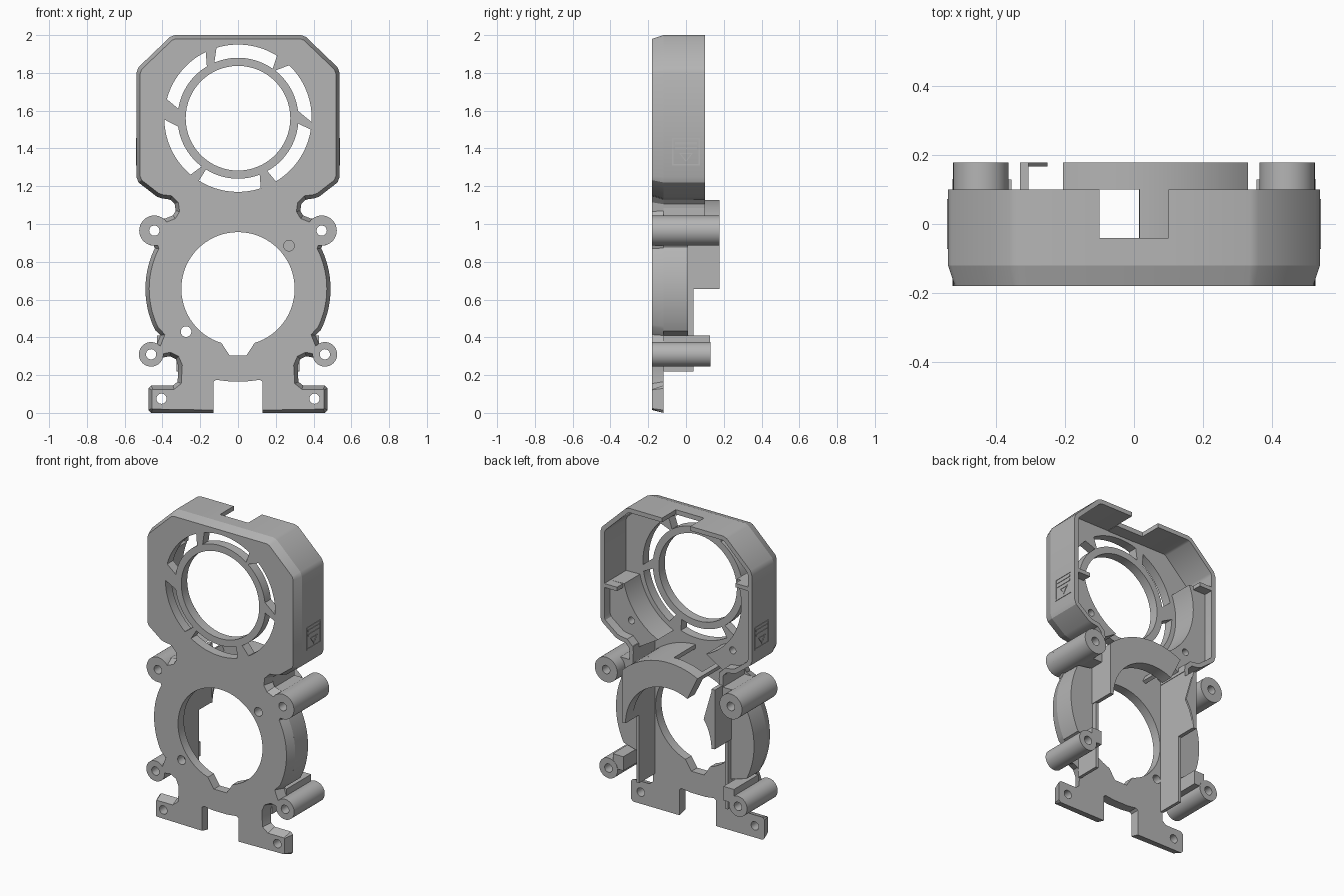
import bpy, bmesh
from math import radians, cos, sin
from mathutils import Vector

cube = bpy.data.objects.get("Cube")
if cube:
    bpy.data.objects.remove(cube, do_unlink=True)

grey = bpy.data.materials.new("plain grey")
grey.use_nodes = True
colour = (0.46, 0.46, 0.46, 1)
grey.diffuse_color = colour
grey.node_tree.nodes["Principled BSDF"].inputs["Base Color"].default_value = colour

FRONT, INNER, RIM, BACK = -0.18, -0.12, 0.10, 0.178   # depth levels along y
LOW, HIGH = (0, 0.657), (0, 1.56)        # centres of the two round openings


def arc(centre, r, a0, a1, n=24):
    steps = [radians(a0 + (a1 - a0) * i / n) for i in range(n + 1)]
    return [(centre[0] + r * cos(a), centre[1] + r * sin(a)) for a in steps]


def circle(centre, r, n=32):
    return arc(centre, r, 0, 360, n)[:-1]


def rect(x0, x1, z0, z1):
    return [(x0, z0), (x1, z0), (x1, z1), (x0, z1)]


def mirror(pts, s=-1):
    return [(s * x, z) for x, z in pts]


def offset(pts, d, closed=True):
    """Shift a path to its left by d."""
    out, n = [], len(pts)
    for i in range(n):
        p = Vector(pts[i])
        a = Vector(pts[i - 1]) if closed or i else None
        b = Vector(pts[(i + 1) % n]) if closed or i < n - 1 else None
        d1 = (p - a).normalized() if a else (b - p).normalized()
        d2 = (b - p).normalized() if b else d1
        n1, n2 = Vector((-d1.y, d1.x)), Vector((-d2.y, d2.x))
        m = (n1 + n2).normalized()
        out.append(tuple(p + m * d / max(0.6, m.dot(n1))))
    return out


def strip(path, t):
    return path + offset(path, t, False)[::-1]


def slab(name, loops, y0, y1, front=None):
    """Extrude an outline with holes along y; front replaces the outline at y0."""
    bm = bmesh.new()
    ends = ([], [])
    for k, loop in enumerate(loops):
        first = front if front and k == 0 else loop
        rows = [[bm.verts.new((x, y, z)) for x, z in pts]
                for pts, y in ((first, y0), (loop, y1))]
        n = len(loop)
        for i in range(n):
            j = (i + 1) % n
            bm.faces.new((rows[0][i], rows[0][j], rows[1][j], rows[1][i]))
            for e in (0, 1):
                ends[e].append(bm.edges.get((rows[e][i], rows[e][j])))
    for e, edges in enumerate(ends):
        bmesh.ops.triangle_fill(bm, edges=edges, use_beauty=True,
                                normal=(0, 2 * e - 1, 0))
    bmesh.ops.recalc_face_normals(bm, faces=bm.faces)
    me = bpy.data.meshes.new(name)
    bm.to_mesh(me)
    bm.free()
    me.materials.append(grey)
    me.polygons.foreach_set("use_smooth", [True] * len(me.polygons))
    me.set_sharp_from_angle(angle=radians(30))
    ob = bpy.data.objects.new(name, me)
    bpy.context.collection.objects.link(ob)
    return ob


# Front plate outline, one half from the foot to the top
upper_boss, lower_boss = (0.443, 0.965), (0.46, 0.31)
upper_edge = [(0.33, 1.07), (0.335, 1.105), (0.36, 1.13), (0.40, 1.135),
              (0.43, 1.145), (0.527, 1.22), (0.538, 1.25), (0.538, 1.80),
              (0.527, 1.83), (0.36, 1.99), (0.335, 2.0)]
half = [(0.05, 0.167), (0.115, 0.175), (0.13, 0.165), (0.13, 0), (0.46, 0),
        (0.475, 0.015), (0.475, 0.13), (0.46, 0.145), (0.345, 0.145),
        (0.32, 0.165), (0.315, 0.25), (0.33, 0.285), (0.36, 0.30)]
half += arc(lower_boss, 0.065, 195, 480, 20) + [(0.42, 0.385), (0.41, 0.41)]
half += arc(LOW, 0.49, -26, 26) + arc(upper_boss, 0.08, -88, 130, 20)
half += [(0.37, 1.035), (0.345, 1.045)] + upper_edge
outline = half + mirror(half)[::-1]

# Chamfered front outline; the foot notch keeps square edges
front_outline = [(x, max(z, 0.015)) if abs(x) < 0.14 and z < 0.2 else p
                 for (x, z), p in zip(outline, offset(outline, 0.02))]

# Openings in the plate
big_hole = arc(LOW, 0.30, -73, 253, 64) + [(-0.045, 0.305), (0.045, 0.305)]
holes = [big_hole, circle(HIGH, 0.277, 64),
         circle((0.27, 0.885), 0.028), circle((-0.275, 0.43), 0.028)]
for s in (1, -1):
    for c in (upper_boss, lower_boss, (0.405, 0.075)):
        holes.append(circle((s * c[0], c[1]), 0.027))
vents = [(55, 113, 58, 107), (7, 52, -3, 46), (-61, -5, -59, -9),
         (238, 291, 238, 288), (188, 233, 181, 230), (121, 171, 116, 165)]
for i0, i1, o0, o1 in vents:
    holes.append(arc(HIGH, 0.32, i0, i1, 16) + arc(HIGH, 0.39, o1, o0, 16))
slab("front_plate", [outline] + holes, FRONT, INNER, front_outline)

# Upper housing rim, open at the top centre
slab("top_bridge", [rect(-0.10, 0.10, 1.97, 2.0)], INNER, -0.04)
for s, side in ((1, "left"), (-1, "right")):
    wall = strip(upper_edge + [(0.10, 2.0)], 0.028)
    slab(side + "_housing_wall", [mirror(wall, s)], INNER, RIM)

    # Corner block around the round chamber
    top, start = (1.47, -12) if s > 0 else (1.72, 22)
    block = arc(HIGH, 0.42, start, -66) + [
        (0.33, 1.08), (0.335, 1.12), (0.40, 1.14), (0.515, 1.235), (0.515, top)]
    slab(side + "_corner_block",
         [mirror(block, s), mirror(circle((0.36, 1.25), 0.022), s)], INNER, 0.04)
    slab(side + "_corner_lip", [mirror(rect(0.42, 0.515, top - 0.025, top), s)],
         0.04, RIM)

    # Screw posts with webs to the body
    for name, c, r, y1, web, web_y in (
            ("upper", upper_boss, 0.08, BACK, rect(0.315, 0.40, 0.90, 1.03), RIM),
            ("lower", lower_boss, 0.065, 0.13, rect(0.355, 0.43, 0.32, 0.41), 0.128)):
        slab(f"{side}_{name}_post",
             [mirror(circle(c, r, 40), s), mirror(circle(c, 0.027), s)], FRONT, y1)
        slab(f"{side}_{name}_web", [mirror(web, s)], INNER, web_y)

    # Lower body: curved wing, straight wall and neck wall
    wing = [(0.31, 0.40)] + arc(LOW, 0.49, -27, 27) + [(0.31, 0.90)]
    slab(side + "_wing", [mirror(wing, s)], INNER, 0.01)
    slab(side + "_straight_wall", [mirror(rect(0.305, 0.325, 0.22, 0.95), s)],
         INNER, 0.04)
    slab(side + "_neck_wall", [mirror(rect(0.305, 0.332, 0.93, 1.12), s)],
         INNER, RIM)

    # Thin marker panel on the housing side: border, bars and a pointer
    panel = [[rect(-0.073, 0.073, 1.31, 1.455), rect(-0.065, 0.065, 1.318, 1.447)],
             [rect(-0.058, 0.058, 1.422, 1.434)], [rect(-0.058, 0.058, 1.395, 1.407)],
             [[(-0.036, 1.375), (0, 1.328), (0.036, 1.375)],
              [(-0.026, 1.370), (0, 1.336), (0.026, 1.370)]]]
    for i, loops in enumerate(panel):
        ob = slab(f"{side}_marker_{i}", loops, -0.003, 0.003)
        ob.rotation_euler.z = radians(90)
        ob.location.x = s * 0.538

# Curved air duct over the lower opening; its outer wall is open at the inlet
cover = [(0.33, LOW[1])] + arc(LOW, 0.47, 45.4, 116) + arc(LOW, 0.305, 116, 0)
slab("duct_cover", [cover], RIM, BACK)
slab("duct_outer_wall", [strip(arc(LOW, 0.47, 45.4, 88), 0.025)], INNER, RIM)
slab("duct_side_wall", [rect(0.305, 0.33, LOW[1], 0.985)], INNER, RIM)
slab("duct_end_wall", [strip(arc(LOW, 0.47, 113, 116, 4), 0.04)], INNER, RIM)

# Opposite duct lip: upright wall with a pointed flange
slab("right_lip_wall", [rect(-0.33, -0.305, 0.66, 1.04)], INNER, BACK)
flange = [(-0.31, 1.04), (-0.33, 1.04), (-0.33, 0.66)] + arc(LOW, 0.305, 180, 145, 12)
slab("right_lip_flange", [flange], 0.166, BACK)
